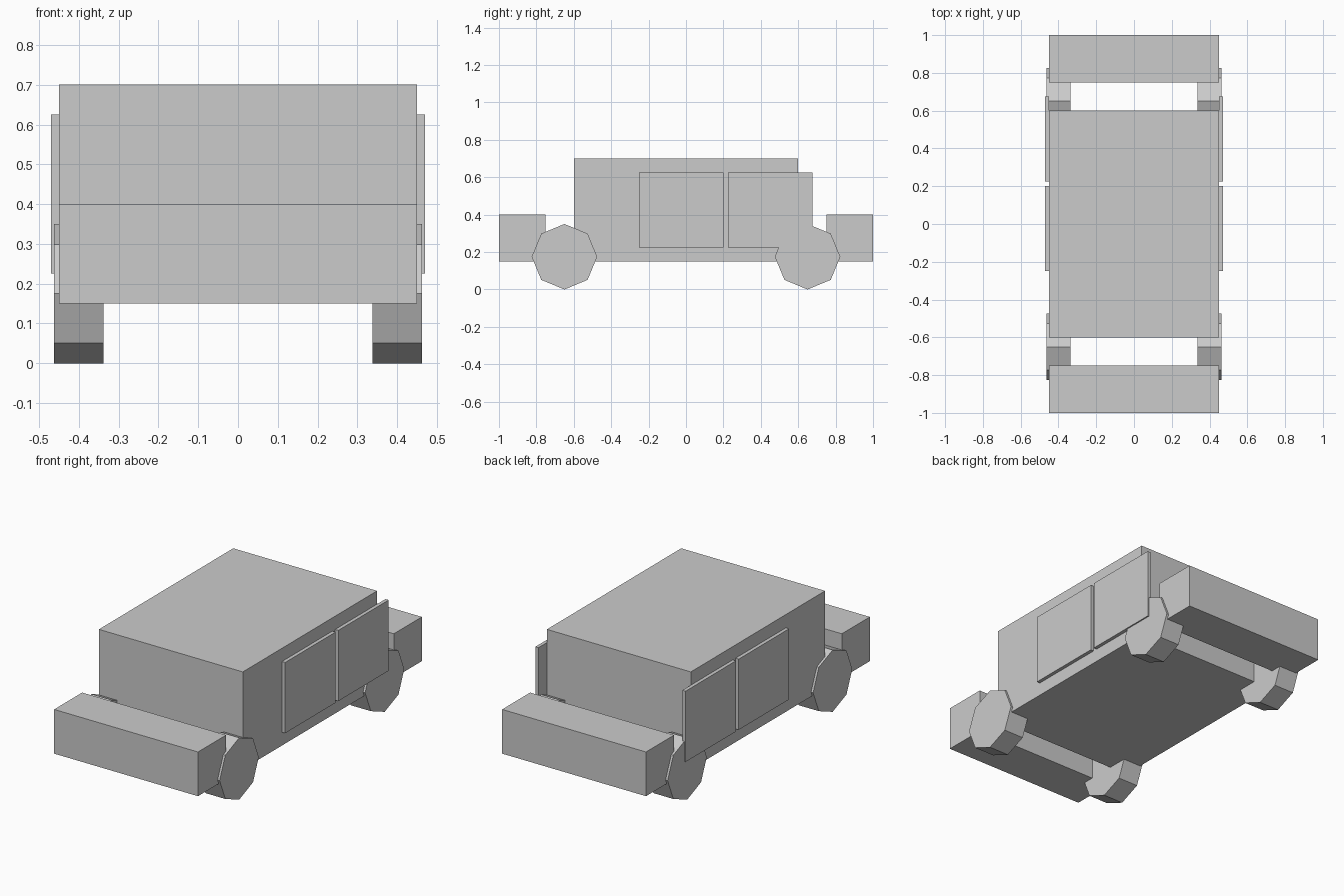
import bpy
import math

if "Cube" in bpy.data.objects:
    bpy.data.objects.remove(bpy.data.objects["Cube"])


def box(name, x, y, z):
    """Axis-aligned box from (min, max) pairs."""
    spans = (x, y, z)
    bpy.ops.mesh.primitive_cube_add(size=1, location=[(a + b) / 2 for a, b in spans])
    obj = bpy.context.object
    obj.name = name
    obj.scale = [b - a for a, b in spans]
    bpy.ops.object.transform_apply(location=False, rotation=False, scale=True)
    return obj


# Cabin
box("cabin", (-0.45, 0.45), (-0.6, 0.6), (0.15, 0.7))

# Low boxes at both ends
box("front_end", (-0.45, 0.45), (-1.0, -0.75), (0.15, 0.4))
box("rear_end", (-0.45, 0.45), (0.75, 1.0), (0.15, 0.4))

for side, s in (("left", -1), ("right", 1)):
    # Door panels; the rear one overhangs the cabin
    for end, y0 in (("front", -0.25), ("rear", 0.225)):
        box(f"{end}_{side}_door", sorted((s * 0.45, s * 0.47)),
            (y0, y0 + 0.45), (0.225, 0.625))

    # Eight-sided wheels
    for end, y in (("front", -0.65), ("rear", 0.65)):
        bpy.ops.mesh.primitive_cylinder_add(
            vertices=8, radius=0.175, depth=0.125,
            location=(s * 0.4, y, 0.175), rotation=(0, math.pi / 2, 0))
        bpy.context.object.name = f"{end}_{side}_wheel"
